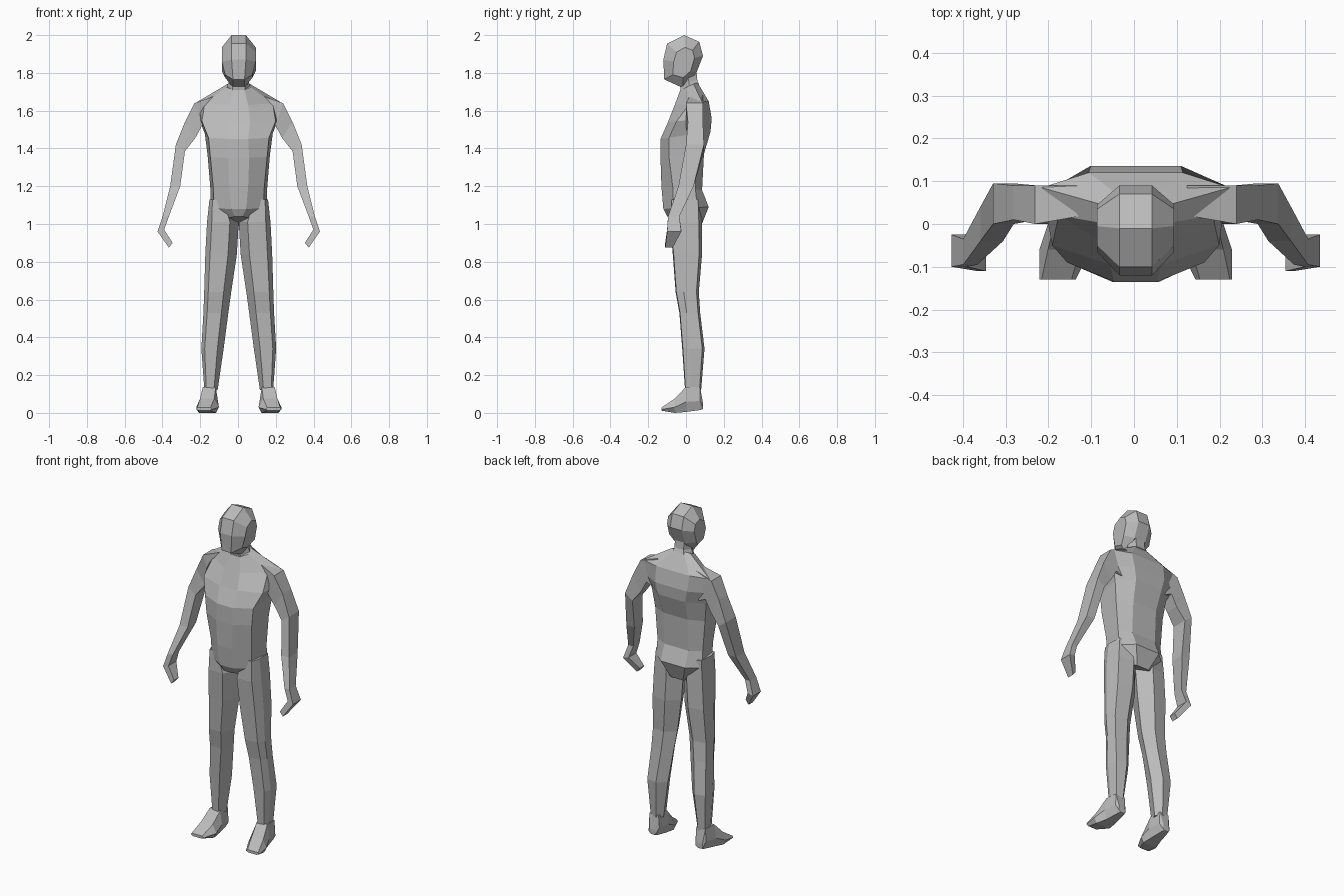
import bpy
import bmesh

cube = bpy.data.objects.get("Cube")
if cube:
    bpy.data.objects.remove(cube, do_unlink=True)

CENTRE_X = 0.004

grey = bpy.data.materials.new("plain_grey")
grey.use_nodes = True
grey.diffuse_color = (0.5, 0.5, 0.5, 1)
grey.node_tree.nodes["Principled BSDF"].inputs["Base Color"].default_value = grey.diffuse_color


def loft(name, rings, mirrored=False):
    """Skin a list of equal-length point rings and cap both ends."""
    bm = bmesh.new()
    loops = [[bm.verts.new(point) for point in ring] for ring in rings]
    count = len(loops[0])
    for lower, upper in zip(loops, loops[1:]):
        for i in range(count):
            j = (i + 1) % count
            bm.faces.new((lower[i], lower[j], upper[j], upper[i]))
    bm.faces.new(loops[0])
    bm.faces.new(loops[-1])
    bmesh.ops.recalc_face_normals(bm, faces=bm.faces)
    mesh = bpy.data.meshes.new(name)
    bm.to_mesh(mesh)
    bm.free()
    mesh.materials.append(grey)
    part = bpy.data.objects.new(name, mesh)
    part.location.x = CENTRE_X
    bpy.context.collection.objects.link(part)
    if mirrored:
        part.modifiers.new("other_side", "MIRROR").use_axis[0] = True
    return part


def symmetric_ring(front_z, back_z, half):
    """Close a front-to-back half outline across the centre plane."""
    span = half[-1][1] - half[0][1]
    points = []
    for x, y in half:
        blend = (y - half[0][1]) / span
        points.append((x, y, front_z + (back_z - front_z) * blend))
    return points + [(-x, y, z) for x, y, z in reversed(points)]


# Torso: each row is front height, back height, then the half outline
torso_rows = [
    (1.71, 1.75, [(.03, -.03), (.065, 0), (.06, .04), (.03, .06)]),
    (1.63, 1.65, [(.05, -.06), (.18, .02), (.22, .085), (.11, .12)]),
    (1.54, 1.56, [(.06, -.095), (.195, -.05), (.21, .075), (.105, .136)]),
    (1.45, 1.49, [(.05, -.135), (.16, -.09), (.18, .06), (.09, .13)]),
    (1.35, 1.37, [(.055, -.135), (.15, -.09), (.165, .05), (.08, .095)]),
    (1.20, 1.18, [(.05, -.13), (.135, -.07), (.15, .05), (.08, .085)]),
    (1.08, 1.09, [(.04, -.12), (.13, -.065), (.15, .06), (.08, .12)]),
    (1.04, 0.99, [(.02, -.10), (.08, -.05), (.09, .05), (.04, .08)]),
]
loft("torso", [symmetric_ring(*row) for row in torso_rows])

# Neck, leaning forward into the skull
neck_rows = [
    (1.69, 1.74, [(.035, -.025), (.07, .02), (.035, .07)]),
    (1.75, 1.76, [(.03, -.035), (.05, .015), (.03, .06)]),
    (1.81, 1.82, [(.03, -.07), (.05, 0), (.03, .055)]),
]
loft("neck", [symmetric_ring(*row) for row in neck_rows])

# Head: a side profile lofted across x, with smaller cheek outlines
face_profile = [(-.015, 1.72), (-.115, 1.765), (-.12, 1.87), (-.1, 1.955),
                (-.01, 2), (.07, 1.965), (.09, 1.89), (.055, 1.8)]
cheek_profile = [(-.015, 1.775), (-.07, 1.79), (-.065, 1.86), (-.05, 1.91),
                 (-.005, 1.935), (.035, 1.92), (.045, 1.88), (.025, 1.81)]


def head_slice(x, profile):
    return [(x * (0.8 if z < 1.8 else 1), y, z) for y, z in profile]


loft("head", [head_slice(-.09, cheek_profile), head_slice(-.038, face_profile),
              head_slice(.038, face_profile), head_slice(.09, cheek_profile)])

# Arms: outer edge (x, z), inner edge (x, z), then front and back depth
arm_rows = [
    ((.12, 1.68), (.15, 1.50), .02, .09),
    ((.235, 1.64), (.195, 1.52), 0, .09),
    ((.285, 1.54), (.23, 1.455), .01, .09),
    ((.333, 1.42), (.285, 1.385), 0, .095),
    ((.363, 1.20), (.31, 1.20), -.04, .04),
    ((.403, 1.04), (.37, 1.04), -.095, -.035),
    ((.43, .96), (.395, .97), -.10, -.025),
    ((.37, .875), (.35, .90), -.11, -.07),
]


def arm_ring(outer, inner, front, back):
    (ox, oz), (ix, iz) = outer, inner
    return [(ox, front, oz), (ox, back, oz), (ix, back, iz), (ix, front, iz)]


loft("arms", [arm_ring(*row) for row in arm_rows], mirrored=True)

# Legs: height, inner x, outer x, front y, back y over one shared section
leg_section = [(.28, 0), (.85, .03), (1, .35), (.95, .9), (.4, 1), (0, .6)]
leg_rows = [
    (1.13, .05, .155, -.08, .08),
    (1.01, 0, .168, -.085, .085),
    (.84, .01, .177, -.07, .085),
    (.64, .04, .183, -.055, .068),
    (.53, .055, .187, -.035, .075),
    (.34, .08, .198, -.02, .098),
    (.12, .112, .182, -.005, .08),
]


def leg_ring(z, inner, outer, front, back):
    return [(inner + (outer - inner) * u, front + (back - front) * v, z)
            for u, v in leg_section]


loft("legs", [leg_ring(*row) for row in leg_rows], mirrored=True)

# Feet: depth, sole edges, instep edges, sole height and top height
foot_rows = [
    (.09, (.13, .18), (.14, .175), .02, .05),
    (.075, (.12, .19), (.125, .185), .015, .135),
    (0, (.11, .205), (.122, .19), .005, .138),
    (-.06, (.105, .225), (.13, .205), 0, .075),
    (-.13, (.14, .225), (.15, .22), .012, .028),
]


def foot_ring(y, sole, instep, low, high):
    middle = low + (high - low) * 0.4
    return [(sole[0] + .015, y, low), (sole[1] - .015, y, low),
            (sole[1], y, middle), (instep[1], y, high),
            (instep[0], y, high), (sole[0], y, middle)]


loft("feet", [foot_ring(*row) for row in foot_rows], mirrored=True)
